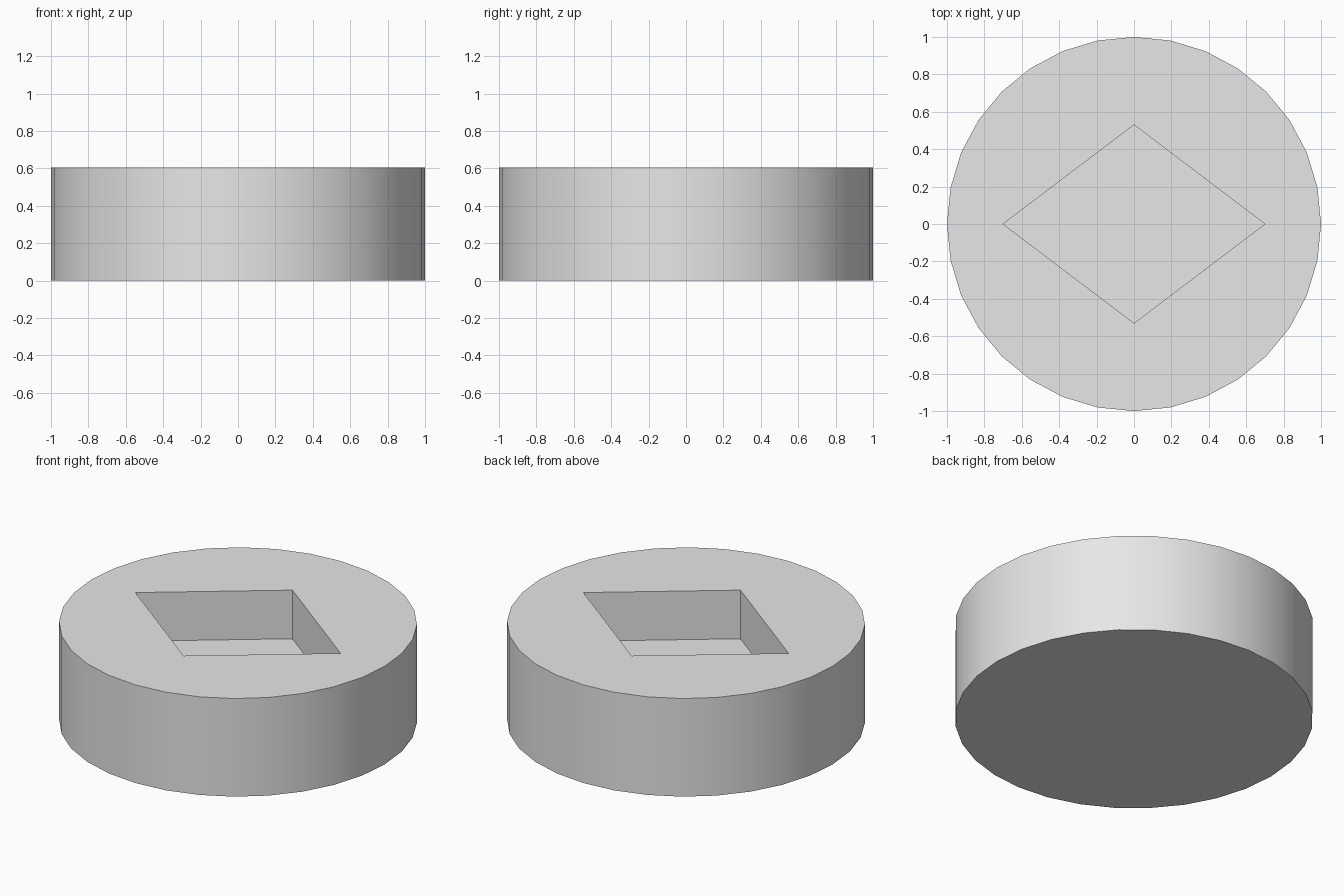
import bpy, bmesh
from math import cos, sin, radians, tau

cube = bpy.data.objects.get("Cube")
if cube:
    bpy.data.objects.remove(cube, do_unlink=True)

SIDES, HEIGHT, FLOOR = 32, 0.605, 0.305

grey = bpy.data.materials.new("light_grey")
grey.use_nodes = True
grey.diffuse_color = (0.8, 0.8, 0.8, 1)
grey.node_tree.nodes["Principled BSDF"].inputs["Base Color"].default_value = (0.8, 0.8, 0.8, 1)


def prism(name, outline, bottom, top):
    """Upright prism over a counter-clockwise outline."""
    bm = bmesh.new()
    base = bm.faces.new([bm.verts.new((x, y, bottom)) for x, y in outline])
    grown = bmesh.ops.extrude_face_region(bm, geom=[base], use_keep_orig=True)
    upper = [v for v in grown["geom"] if isinstance(v, bmesh.types.BMVert)]
    bmesh.ops.translate(bm, verts=upper, vec=(0, 0, top - bottom))
    bmesh.ops.recalc_face_normals(bm, faces=bm.faces)
    mesh = bpy.data.meshes.new(name)
    bm.to_mesh(mesh)
    bm.free()
    mesh.materials.append(grey)
    obj = bpy.data.objects.new(name, mesh)
    bpy.context.collection.objects.link(obj)
    return obj


# Round body
angles = [tau * i / SIDES for i in range(SIDES)]
body = prism("round_body", [(cos(a), sin(a)) for a in angles], 0, HEIGHT)

# Diamond socket cut halfway down from the top
cutter = prism("socket_cutter", [(0.7, 0), (0, 0.53), (-0.7, 0), (0, -0.53)], FLOOR, HEIGHT + 0.2)
cut = body.modifiers.new("diamond_socket", "BOOLEAN")
cut.operation = "DIFFERENCE"
cut.solver = "EXACT"
cut.object = cutter

# Apply the cut, then remove the cutter
bpy.ops.object.select_all(action="DESELECT")
body.select_set(True)
bpy.context.view_layer.objects.active = body
bpy.ops.object.modifier_apply(modifier=cut.name)
bpy.data.objects.remove(cutter, do_unlink=True)

# Smooth rim with crisp edges
bpy.ops.object.shade_smooth_by_angle(angle=radians(30))
